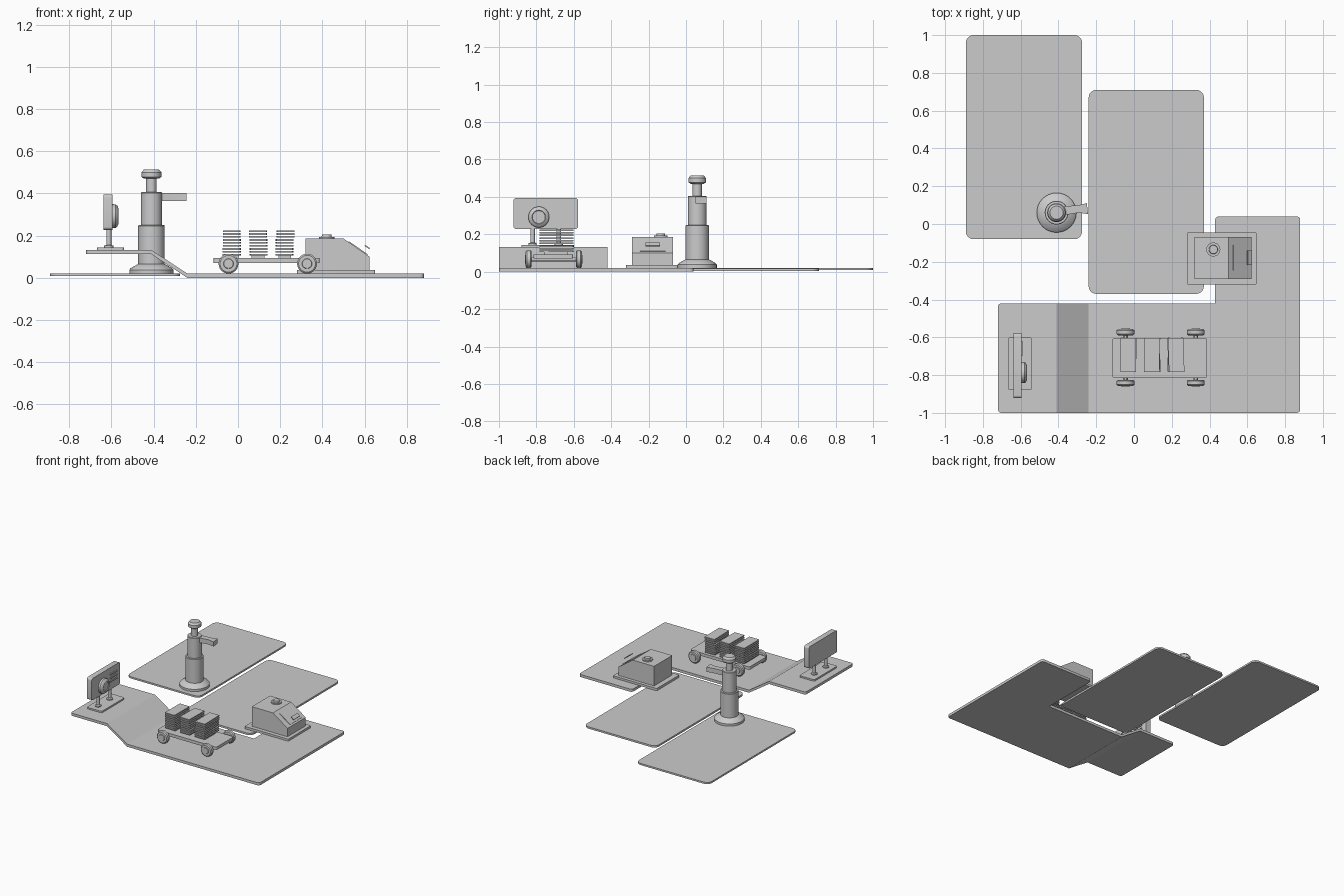
import bpy, bmesh, math, random
from mathutils import Matrix, Vector

if "Cube" in bpy.data.objects:
    bpy.data.objects.remove(bpy.data.objects["Cube"])

random.seed(4)
grey = bpy.data.materials.new("plain grey")
grey.diffuse_color = (0.6, 0.6, 0.6, 1)
grey.use_nodes = True
grey.node_tree.nodes["Principled BSDF"].inputs["Base Color"].default_value = grey.diffuse_color


def finish(bm, name, matrix=None):
    if matrix:
        bm.transform(matrix)
    bmesh.ops.recalc_face_normals(bm, faces=bm.faces)
    me = bpy.data.meshes.new(name)
    bm.to_mesh(me)
    bm.free()
    me.materials.append(grey)
    me.shade_smooth()
    me.set_sharp_from_angle(angle=math.radians(30))
    ob = bpy.data.objects.new(name, me)
    bpy.context.collection.objects.link(ob)
    return ob


def extrude(bm, vec):
    r = bmesh.ops.extrude_face_region(bm, geom=bm.faces[:])
    bmesh.ops.translate(bm, vec=vec, verts=[v for v in r["geom"] if isinstance(v, bmesh.types.BMVert)])


def prism(name, pts, vec):
    bm = bmesh.new()
    bm.faces.new([bm.verts.new(p) for p in pts])
    extrude(bm, vec)
    return finish(bm, name)


def slab(name, x0, x1, y0, y1, z0, z1, r=0.0, matrix=None):
    """Box whose vertical corners are rounded by r."""
    bm = bmesh.new()
    bm.faces.new([bm.verts.new(p) for p in ((x0, y0, z0), (x1, y0, z0), (x1, y1, z0), (x0, y1, z0))])
    if r:
        bmesh.ops.bevel(bm, geom=bm.verts[:], offset=r, segments=5, profile=0.5, affect='VERTICES')
    extrude(bm, (0, 0, z1 - z0))
    return finish(bm, name, matrix)


def lathe(name, profile, matrix, n=32):
    """Spin (radius, height) points around z."""
    bm = bmesh.new()
    rings = [[bm.verts.new((r * math.cos(2 * math.pi * i / n), r * math.sin(2 * math.pi * i / n), z))
              for i in range(n)] for r, z in profile]
    for a, b in zip(rings, rings[1:]):
        for i in range(n):
            j = (i + 1) % n
            bm.faces.new((a[i], a[j], b[j], b[i]))
    bm.faces.new(rings[0])
    bm.faces.new(rings[-1])
    return finish(bm, name, matrix)


T = Matrix.Translation
RX = Matrix.Rotation(math.pi / 2, 4, 'X')
RY = Matrix.Rotation(math.pi / 2, 4, 'Y')

# Ground panels
slab("left_ground_panel", -0.89, -0.275, -0.08, 1.0, 0.008, 0.021, 0.04)
slab("middle_ground_panel", -0.24, 0.37, -0.37, 0.71, 0.004, 0.018, 0.04)

# L-shaped ground with ramp and raised platform
bm = bmesh.new()
cols = [(-0.72, 0.112), (-0.41, 0.112), (-0.24, 0.0), (0.43, 0.0), (0.88, 0.0)]
rows = [[bm.verts.new((x, y, z)) for x, z in cols] for y in (-1.0, -0.42)]
for i in range(4):
    bm.faces.new((rows[0][i], rows[0][i + 1], rows[1][i + 1], rows[1][i]))
top = [bm.verts.new((x, 0.04, 0)) for x in (0.43, 0.88)]
bm.faces.new((rows[1][3], rows[1][4], top[1], top[0]))
corners = [rows[0][0], rows[1][0], rows[0][4], top[0], top[1]]
bmesh.ops.bevel(bm, geom=corners, offset=0.018, segments=4, profile=0.5, affect='VERTICES')
extrude(bm, (0, 0, 0.02))
finish(bm, "ramped_ground")

# Tower with cap and arm
lathe("tower_base", [(0.105, 0.02), (0.105, 0.038), (0.098, 0.046), (0.07, 0.062), (0.063, 0.065)],
      T((-0.41, 0.06, 0)))
lathe("tower_column", [(0.063, 0.06), (0.063, 0.246), (0.06, 0.25), (0.05, 0.25), (0.05, 0.402),
                       (0.047, 0.406), (0.025, 0.406), (0.025, 0.475)], T((-0.41, 0.06, 0)))
lathe("tower_cap", [(0.036, 0.47), (0.047, 0.478), (0.047, 0.5), (0.035, 0.514)], T((-0.41, 0.06, 0)))
prism("tower_arm", [(-0.4, 0.05, 0.365), (-0.35, 0.05, 0.365), (-0.29, 0.06, 0.365), (-0.243, 0.052, 0.365),
                    (-0.25, 0.11, 0.365), (-0.29, 0.1, 0.365), (-0.35, 0.095, 0.365), (-0.4, 0.09, 0.365)],
      (0, 0, 0.036))

# Hut with sloped face, hatch, handle and roof vent
slab("hut_base", 0.28, 0.65, -0.32, -0.045, 0.018, 0.036, 0.008)
prism("hut_body", [(0.32, -0.29, 0.03), (0.623, -0.29, 0.03), (0.623, -0.29, 0.1),
                   (0.5, -0.29, 0.186), (0.32, -0.29, 0.186)], (0, 0.22, 0))
slope = Matrix.Rotation(math.atan2(0.086, 0.123), 4, 'Y')
slab("hut_hatch", -0.054, 0.054, -0.068, 0.068, -0.004, 0.004, 0,
     T((0.568, -0.178, 0.139)) @ slope)
slab("hut_handle", -0.014, 0.014, -0.038, 0.038, -0.003, 0.003, 0,
     T((0.612, -0.178, 0.146)) @ slope)
lathe("hut_vent", [(0.037, 0.18), (0.037, 0.194), (0.024, 0.194), (0.022, 0.205)], T((0.42, -0.135, 0)))

# Cart deck, axles and wheels
slab("cart_deck", -0.115, 0.387, -0.815, -0.603, 0.07, 0.093, 0.012)
for x in (-0.045, 0.327):
    lathe("cart_axle", [(0.012, -0.14), (0.012, 0.14)], T((x, -0.707, 0.067)) @ RX, 12)
    for s in (-1, 1):
        side = T((x, -0.707 + s * 0.118, 0.067)) @ (RX if s < 0 else RX.inverted())
        lathe("cart_wheel", [(0.04, 0), (0.047, 0.006), (0.047, 0.026), (0.04, 0.032), (0.024, 0.032),
                             (0.022, 0.036)], side, 28)

# Three stacks of thin sheets, each layer slightly turned
for x in (-0.028, 0.095, 0.222):
    for layer in range(3):
        m = T((x + random.uniform(-0.003, 0.003), -0.693, 0)) @ Matrix.Rotation(random.uniform(-0.03, 0.03), 4, 'Z')
        for k in range(3):
            z = 0.106 + layer * 0.042 + k * 0.0135
            slab("stacked_sheet", -0.041, 0.041, -0.09, 0.09, z, z + 0.008, 0, m)
    slab("stack_pallet", x - 0.03, x + 0.03, -0.76, -0.63, 0.09, 0.107)

# Sign on the raised platform
slab("sign_base", -0.667, -0.54, -0.88, -0.6, 0.13, 0.144, 0.012)
for y in (-0.82, -0.68):
    lathe("sign_post", [(0.022, 0.14), (0.022, 0.152), (0.012, 0.156), (0.012, 0.24)], T((-0.612, y, 0)), 16)
board = Matrix(((0, 0, 1, -0.637), (1, 0, 0, 0), (0, 1, 0, 0), (0, 0, 0, 1)))
slab("sign_board", -0.922, -0.578, 0.227, 0.395, 0, 0.042, 0.015, board)
lathe("sign_dial", [(0.056, 0), (0.056, 0.016), (0.05, 0.024), (0.037, 0.03), (0.034, 0.025)],
      T((-0.596, -0.787, 0.292)) @ RY)
for z in (0.285, 0.312, 0.339):
    slab("sign_bar", -0.596, -0.589, -0.7, -0.62, z, z + 0.01)
